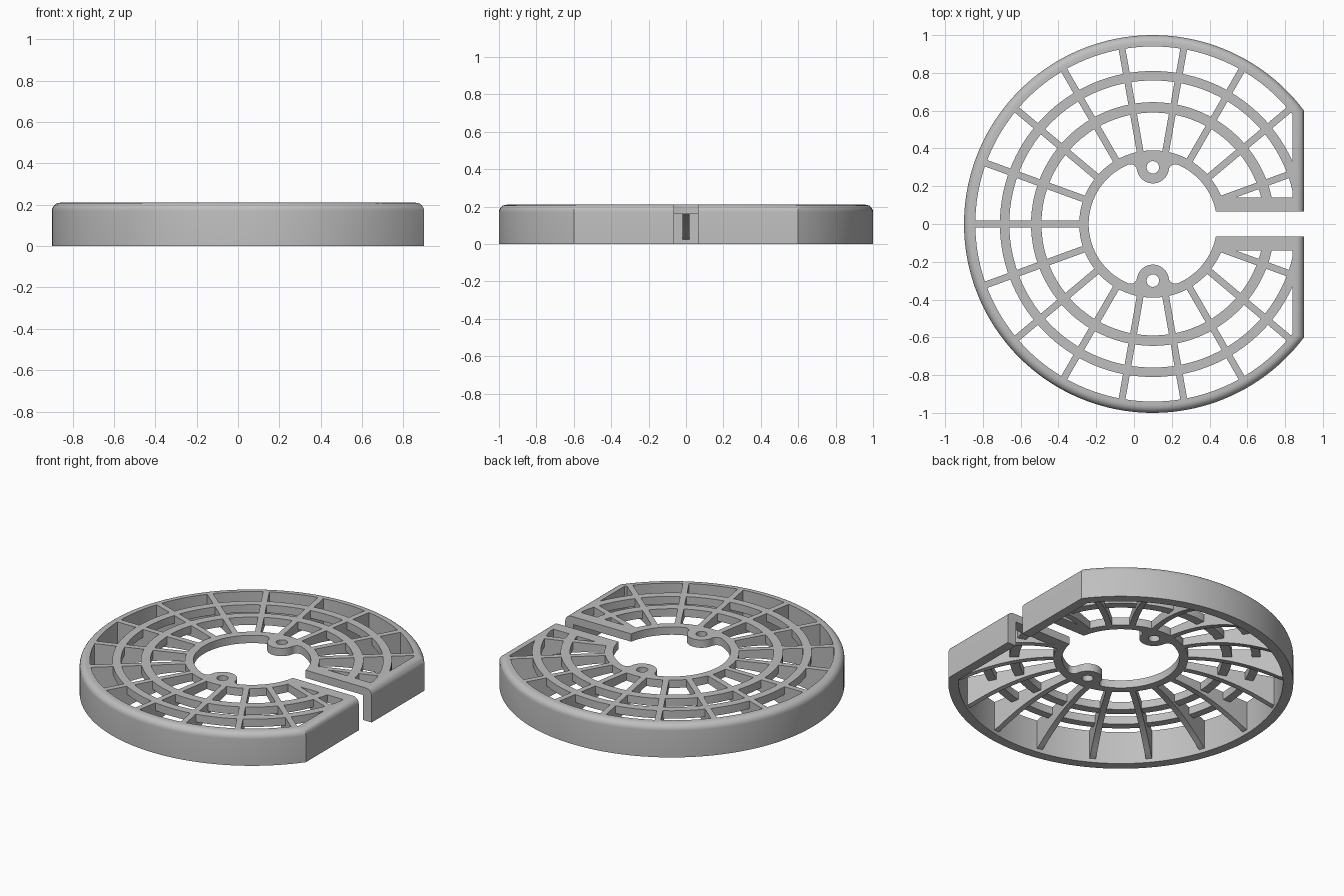
import bpy, bmesh
from math import sin, cos, asin, acos, atan2, pi, radians, hypot
from mathutils import Vector

cube = bpy.data.objects.get("Cube")
if cube:
    bpy.data.objects.remove(cube)

CX = 0.1                  # disc centre on x
TOP, PLATE = 0.21, 0.05   # overall height, lattice thickness
FLAT = 0.8                # distance from the centre to the flat side
SLOT = 0.065              # half width of the slot
WALL, ROUND = 0.06, 0.04  # rim thickness, top rounding
HUB_IN, HUB_OUT = 0.34, 0.39

grey = bpy.data.materials.new("plain grey")
grey.use_nodes = True
colour = (0.52, 0.52, 0.52, 1)
grey.diffuse_color = colour
grey.node_tree.nodes["Principled BSDF"].inputs["Base Color"].default_value = colour


def finish(name, bm):
    """Turn a bmesh into a shaded object placed on the disc centre."""
    bmesh.ops.remove_doubles(bm, verts=bm.verts, dist=0.0002)
    bmesh.ops.recalc_face_normals(bm, faces=bm.faces)
    mesh = bpy.data.meshes.new(name)
    bm.to_mesh(mesh)
    bm.free()
    obj = bpy.data.objects.new(name, mesh)
    bpy.context.collection.objects.link(obj)
    obj.location.x = CX
    mesh.materials.append(grey)
    bpy.ops.object.select_all(action='DESELECT')
    obj.select_set(True)
    bpy.context.view_layer.objects.active = obj
    bpy.ops.object.shade_smooth_by_angle(angle=radians(30))
    return obj


def plate(name, *outlines):
    """Flat lattice part from 2D outlines; inner outlines become holes."""
    curve = bpy.data.curves.new(name + " outline", 'CURVE')
    curve.dimensions = '2D'
    curve.fill_mode = 'BOTH'
    curve.extrude = PLATE / 2
    for pts in outlines:
        spline = curve.splines.new('POLY')
        spline.points.add(len(pts) - 1)
        for p, (x, y) in zip(spline.points, pts):
            p.co = (x, y, 0, 1)
        spline.use_cyclic_u = True
    temp = bpy.data.objects.new(name + " outline", curve)
    bpy.context.collection.objects.link(temp)
    bpy.context.view_layer.update()
    mesh = temp.to_mesh()
    bm = bmesh.new()
    bm.from_mesh(mesh)
    temp.to_mesh_clear()
    bpy.data.objects.remove(temp)
    bmesh.ops.translate(bm, verts=bm.verts, vec=(0, 0, TOP - PLATE / 2))
    return finish(name, bm)


def arc(r, a0, a1, n, cx=0, cy=0):
    return [(cx + r * cos(a0 + (a1 - a0) * i / n),
             cy + r * sin(a0 + (a1 - a0) * i / n)) for i in range(n + 1)]


def flip_x(pts):
    return [(-x, y) for x, y in reversed(pts)]


def flip_y(pts):
    return [(x, -y) for x, y in reversed(pts)]


# Rim: a D-shaped wall, open at the slot, with a rounded top edge
def d_outline(inset):
    r, flat = 1 - inset, FLAT - inset
    a = acos(flat / r)
    return [(flat, SLOT)] + arc(r, a, 2 * pi - a, 120) + [(flat, -SLOT)]


section = [(0, 0)]
for i in range(7):
    t = pi / 2 * i / 6
    section.append((ROUND * (1 - cos(t)), TOP - ROUND * (1 - sin(t))))
section += [(WALL, TOP), (WALL, 0)]
bm = bmesh.new()
loops = [[bm.verts.new((x, y, z)) for x, y in d_outline(d)] for d, z in section]
for k, low in enumerate(loops):
    high = loops[(k + 1) % len(loops)]
    for i in range(len(low) - 1):
        bm.faces.new((low[i], low[i + 1], high[i + 1], high[i]))
for end in (0, -1):
    bm.faces.new([loop[end] for loop in loops])
finish("outer_rim", bm)


# Concentric rings, ending in the slot bars or the flat wall
def open_arc(r, gap):
    a = max(asin(gap / r), acos(min(1, (FLAT - ROUND - 0.01) / r)))
    return arc(r, a, 2 * pi - a, 108)


for name, r0, r1 in (("inner_ring", 0.59, 0.645), ("middle_ring", 0.76, 0.81)):
    plate(name, open_arc(r0, 0.1) + open_arc(r1, 0.1)[::-1])

# Hub: open ring with two blended screw lugs and their holes
LUG_Y, LUG_R, HOLE_R, BLEND = 0.3, 0.085, 0.033, 0.035


def hub_quarter(start):
    """Inner hub edge from the start angle to the tip of the lug."""
    d, e = HUB_IN - BLEND, LUG_R + BLEND
    phi = pi / 2 - acos((d * d + LUG_Y ** 2 - e * e) / (2 * d * LUG_Y))
    cx, cy = d * cos(phi), d * sin(phi)
    to_lug = atan2(LUG_Y - cy, -cx)
    return (arc(HUB_IN, start, phi, 24)
            + arc(BLEND, phi, to_lug, 8, cx, cy)[1:]
            + arc(LUG_R, to_lug - pi, -pi / 2, 12, 0, LUG_Y)[1:])


upper = hub_quarter(asin(SLOT / HUB_IN)) + flip_x(hub_quarter(0))[1:]
hub_edge = upper + flip_y(upper)[1:] + open_arc(HUB_OUT, SLOT)[::-1]
holes = [arc(HOLE_R, 0, 2 * pi, 32, 0, s * LUG_Y)[:-1] for s in (1, -1)]
plate("hub", hub_edge, *holes)

# Bars along both sides of the slot
bar_start, bar_end, bar_y = 0.335, FLAT - ROUND, 0.14
bar = [(bar_start, SLOT), (bar_end, SLOT), (bar_end, bar_y), (bar_start, bar_y)]
plate("left_slot_bar", bar)
plate("right_slot_bar", flip_y(bar))

# Spokes: arched ribs that deepen towards the rim
SPOKE_W, SPOKE_N = 0.036, 18
for k in range(1, SPOKE_N):
    a = 2 * pi * k / SPOKE_N
    reach = 0.955
    if cos(a) > 0:
        reach = min(reach, (FLAT - ROUND - 0.01) / cos(a))
    start = HUB_IN + 0.03
    side = [(reach, TOP), (start, TOP)]
    for i in range(17):
        r = start + (reach - start) * i / 16
        t = max(0, (r - HUB_OUT) / (1 - WALL - HUB_OUT))
        side.append((r, max(0.02, TOP - PLATE - 0.14 * t ** 2)))
    u, v = Vector((cos(a), sin(a), 0)), Vector((-sin(a), cos(a), 0))
    bm = bmesh.new()
    face = bm.faces.new([bm.verts.new(u * r - v * SPOKE_W / 2 + Vector((0, 0, z)))
                         for r, z in side])
    new = bmesh.ops.extrude_face_region(bm, geom=[face])["geom"]
    moved = [g for g in new if isinstance(g, bmesh.types.BMVert)]
    bmesh.ops.translate(bm, verts=moved, vec=v * SPOKE_W)
    finish("spoke_%d" % k, bm)
